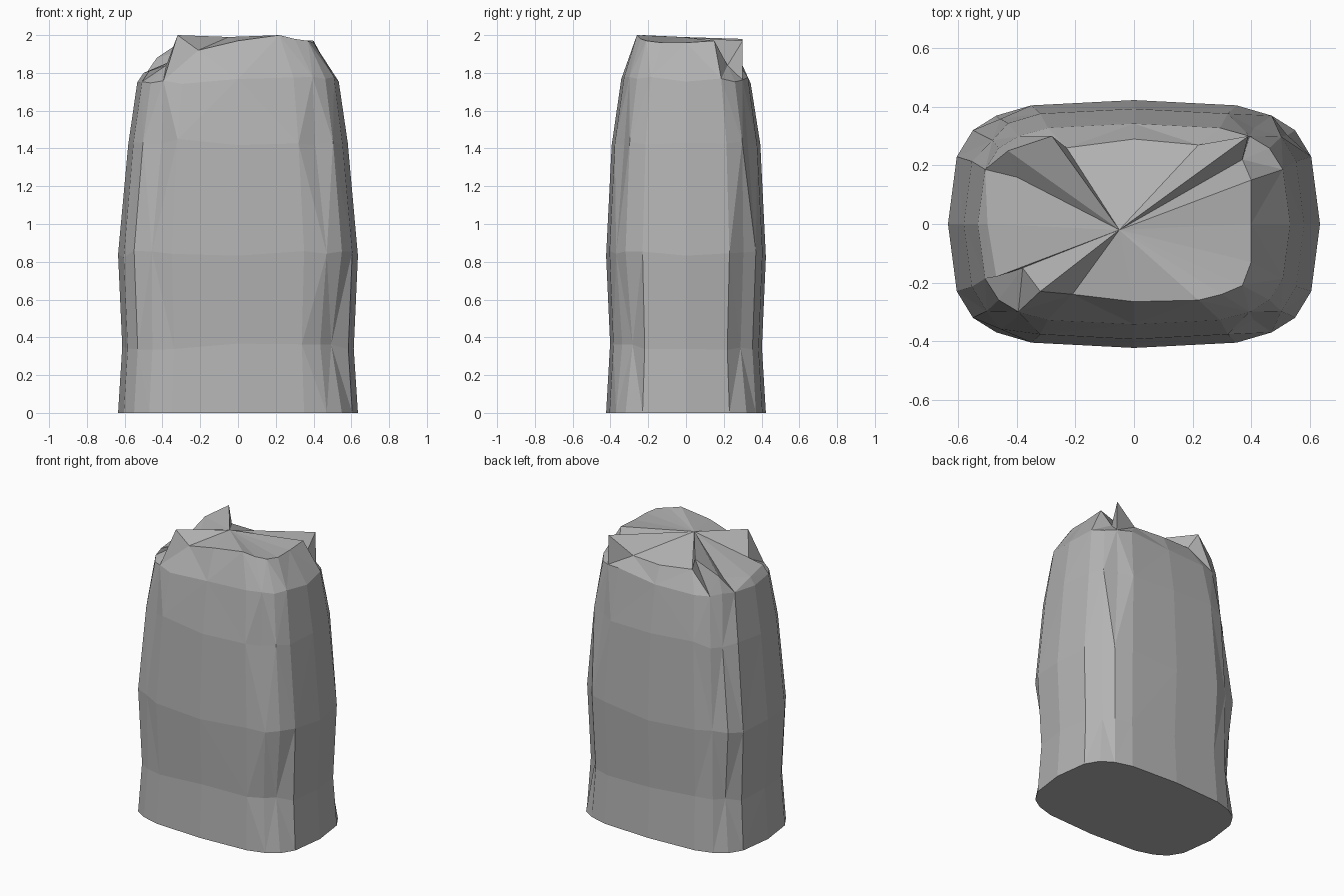
import bpy
import bmesh
import random

random.seed(4)

default_cube = bpy.data.objects.get("Cube")
if default_cube:
    bpy.data.objects.remove(default_cube, do_unlink=True)

# Single flat stone colour
stone = bpy.data.materials.new("stone_grey")
stone.use_nodes = True
grey = (0.45, 0.45, 0.45, 1)
stone.diffuse_color = grey
stone.node_tree.nodes["Principled BSDF"].inputs["Base Color"].default_value = grey


def full_outline(quadrant):
    """Mirror one quarter of the rounded-rectangle outline into a closed loop."""
    back = quadrant + [(-x, y) for x, y in reversed(quadrant[:-1])]
    front = [(x, -y) for x, y in reversed(back[1:-1])]
    return back + front


outline = full_outline([(.635, 0), (.605, .23), (.55, .32),
                        (.47, .37), (.35, .405), (0, .423)])

# Height, width scale and depth scale of each course of the pillar
courses = [(0, 1, 1), (.35, .965, .95), (.84, 1, 1),
           (1.43, .915, .93), (1.76, .84, .81)]

# Corner creases: (course, corner index) -> inward scale
creases = {(1, 17): .96, (1, 18): .93, (1, 2): .95, (1, 8): .96,
           (2, 2): .95, (2, 13): .97, (2, 7): .97,
           (3, 13): .94, (3, 17): .95, (3, 3): .95, (3, 8): .96}

# Broken rim around the summit, anticlockwise from the left side
rim = [(.40, 0, 1.96), (.40, .15, 1.97), (.37, .22, 1.84), (.39, .30, 1.97),
       (.22, .27, 1.86), (0, .29, 1.86), (-.23, .26, 1.88), (-.28, .30, 1.98),
       (-.43, .25, 1.88), (-.40, .16, 1.83), (-.50, 0, 1.80),
       (-.47, -.18, 1.81), (-.38, -.15, 1.84), (-.32, -.23, 2.0),
       (-.21, -.24, 1.92), (0, -.265, 1.97), (.22, -.26, 2.0),
       (.30, -.24, 1.98), (.37, -.21, 1.97), (.40, -.13, 1.96)]

bm = bmesh.new()
rings = []
for level, (z, sx, sy) in enumerate(courses):
    ring = []
    for i, (x, y) in enumerate(outline):
        k = creases.get((level, i), 1)
        wobble = random.uniform(-.02, .02) if level else 0
        ring.append(bm.verts.new((x * sx * k, y * sy * k, z + wobble)))
    rings.append(ring)
rings.append([bm.verts.new(p) for p in rim])

# Faceted sides, each panel split into two triangles in alternating directions
count = len(outline)
for level, (low, high) in enumerate(zip(rings, rings[1:])):
    for i in range(count):
        j = (i + 1) % count
        a, b, c, d = low[i], low[j], high[j], high[i]
        if (i + level) % 2:
            triangles = ((a, b, c), (a, c, d))
        else:
            triangles = ((a, b, d), (b, c, d))
        for triangle in triangles:
            bm.faces.new(triangle)

# Summit fan and flat base
summit = bm.verts.new((-.05, -.02, 1.99))
for i in range(count):
    bm.faces.new((rings[-1][i], rings[-1][(i + 1) % count], summit))
bm.faces.new(list(reversed(rings[0])))
bmesh.ops.recalc_face_normals(bm, faces=bm.faces)

mesh = bpy.data.meshes.new("rock_pillar")
bm.to_mesh(mesh)
bm.free()
mesh.materials.append(stone)
pillar = bpy.data.objects.new("rock_pillar", mesh)
bpy.context.collection.objects.link(pillar)
